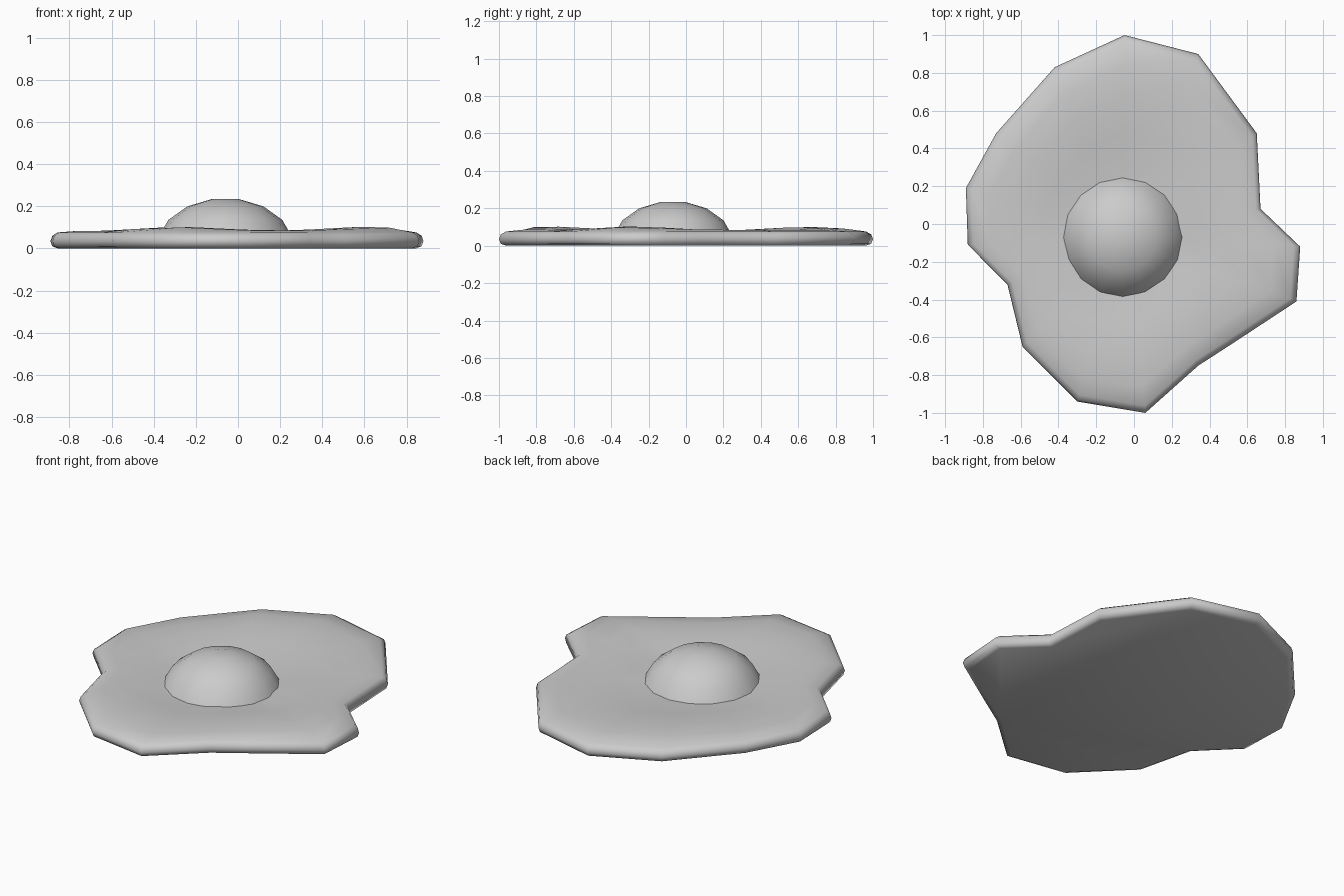
import bpy, bmesh, math

if "Cube" in bpy.data.objects:
    bpy.data.objects.remove(bpy.data.objects["Cube"])


def lofted(name, rings, angle):
    """Skin a stack of equal-length closed rings and cap both ends."""
    bm = bmesh.new()
    loops = [[bm.verts.new(p) for p in ring] for ring in rings]
    n = len(loops[0])
    for a, b in zip(loops, loops[1:]):
        for i in range(n):
            j = (i + 1) % n
            bm.faces.new((a[i], a[j], b[j], b[i]))
    bm.faces.new(loops[0][::-1])
    bm.faces.new(loops[-1])
    bmesh.ops.recalc_face_normals(bm, faces=bm.faces[:])
    mesh = bpy.data.meshes.new(name)
    bm.to_mesh(mesh)
    bm.free()
    obj = bpy.data.objects.new(name, mesh)
    bpy.context.collection.objects.link(obj)
    bpy.ops.object.select_all(action='DESELECT')
    obj.select_set(True)
    bpy.context.view_layer.objects.active = obj
    bpy.ops.object.shade_smooth_by_angle(angle=math.radians(angle))
    return obj


# Egg white: irregular outline, rounded rim, gentle lobes, dip under the yolk
outline = [(0.88, -0.12), (0.67, 0.08), (0.65, 0.48), (0.34, 0.90),
           (-0.05, 1.0), (-0.42, 0.83), (-0.73, 0.48), (-0.89, 0.19),
           (-0.88, -0.11), (-0.67, -0.32), (-0.59, -0.65), (-0.30, -0.94),
           (0.06, -1.0), (0.34, -0.75), (0.51, -0.64), (0.86, -0.41)]
profile = [(0.96, 0.0), (0.99, 0.01), (1.0, 0.035), (0.99, 0.06), (0.962, 0.076),
           (0.85, 0.083), (0.7, 0.084), (0.52, 0.075), (0.36, 0.06), (0.1, 0.057)]
lobes = [(0.6, -0.3), (-0.25, 0.7), (-0.3, -0.72)]
cx, cy = -0.06, -0.07


def white_point(x, y, s, z):
    k = 1 - s if s < 0.9 else 0          # inner rings drift towards the yolk
    px, py = x * s + cx * k, y * s + cy * k
    if 0.5 < s < 0.9:
        z += 0.019 * max(math.exp(-((px - a) ** 2 + (py - b) ** 2) / 0.08)
                         for a, b in lobes)
    return px, py, z


lofted("egg_white", [[white_point(x, y, s, z) for x, y in outline]
                     for s, z in profile], 60)

# Yolk: flattened 16-sided dome with a small flat top
rings = []
for k in range(4):
    t = math.radians(78.75 - 22.5 * k)
    r, z = 0.325 * math.sin(t), 0.006 + 0.233 * math.cos(t)
    rings.append([(cx + r * math.cos(i * math.pi / 8),
                   cy + r * math.sin(i * math.pi / 8), z) for i in range(16)])
lofted("yolk", rings, 60)
